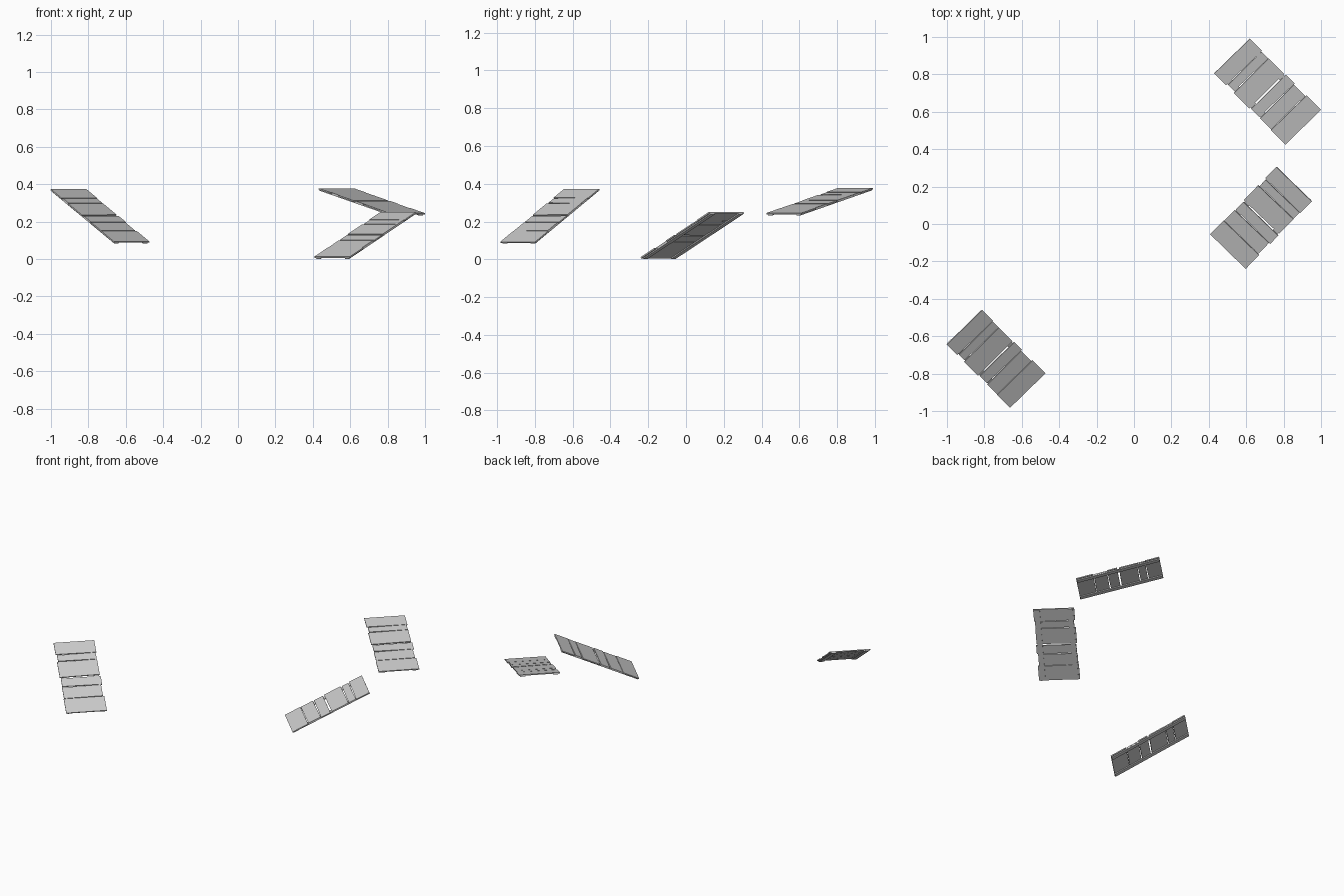
import bpy, bmesh
from mathutils import Vector

if "Cube" in bpy.data.objects:
    bpy.data.objects.remove(bpy.data.objects["Cube"])

grey = bpy.data.materials.new("weathered grey")
grey.diffuse_color = (0.6, 0.6, 0.6, 1)
grey.use_nodes = True
grey.node_tree.nodes["Principled BSDF"].inputs["Base Color"].default_value = grey.diffuse_color

# Each board: start/end (fraction down the slope) on the left side, then the right side, then side insets
BOARDS = [
    (0.000, 0.165, 0.000, 0.170, 0.00, 0.00),
    (0.178, 0.262, 0.174, 0.266, 0.03, 0.02),
    (0.276, 0.492, 0.270, 0.486, 0.00, 0.015),
    (0.510, 0.622, 0.508, 0.628, 0.02, 0.00),
    (0.638, 0.793, 0.632, 0.790, 0.01, 0.03),
    (0.798, 1.000, 0.798, 1.000, 0.00, 0.00),
]
PLANK, RAIL = 0.007, 0.006


def slab(bm, corners, down):
    """Thin slab from four top corners, extruded along 'down'."""
    top = [bm.verts.new(c) for c in corners]
    low = [bm.verts.new(c + down) for c in corners]
    bm.faces.new(top)
    bm.faces.new(low[::-1])
    for i in range(4):
        j = (i + 1) % 4
        bm.faces.new((top[j], top[i], low[i], low[j]))


def make(name, slabs):
    bm = bmesh.new()
    for corners, down in slabs:
        slab(bm, corners, down)
    bmesh.ops.recalc_face_normals(bm, faces=bm.faces[:])
    me = bpy.data.meshes.new(name)
    bm.to_mesh(me)
    bm.free()
    me.materials.append(grey)
    bpy.context.collection.objects.link(bpy.data.objects.new(name, me))


def ramp(name, high_left, high_right, low_left):
    """Boarded ramp: six cross boards on two rails."""
    o = Vector(high_left)
    r = Vector(high_right) - o
    d = Vector(low_left) - o
    n = r.cross(-d).normalized()

    def at(a, b, depth=0.0):
        return o + r * a + d * b - n * depth

    # boards across the slope
    make(name + "_boards", [
        ([at(il, l0), at(il, l1), at(1 - ir, r1), at(1 - ir, r0)], -n * PLANK)
        for l0, l1, r0, r1, il, ir in BOARDS])
    # two long rails underneath
    make(name + "_rails", [
        ([at(a0, 0.004, PLANK), at(a0, 0.996, PLANK),
          at(a1, 0.996, PLANK), at(a1, 0.004, PLANK)], -n * RAIL)
        for a0, a1 in ((0.035, 0.16), (0.84, 0.965))])


ramp("back_right_ramp", (0.43, 0.805, 0.378), (0.62, 0.99, 0.378), (0.81, 0.425, 0.245))
ramp("middle_right_ramp", (0.76, 0.305, 0.25), (0.95, 0.12, 0.25), (0.407, -0.055, 0.012))
ramp("front_left_ramp", (-1.0, -0.645, 0.373), (-0.81, -0.46, 0.373), (-0.663, -0.983, 0.093))
